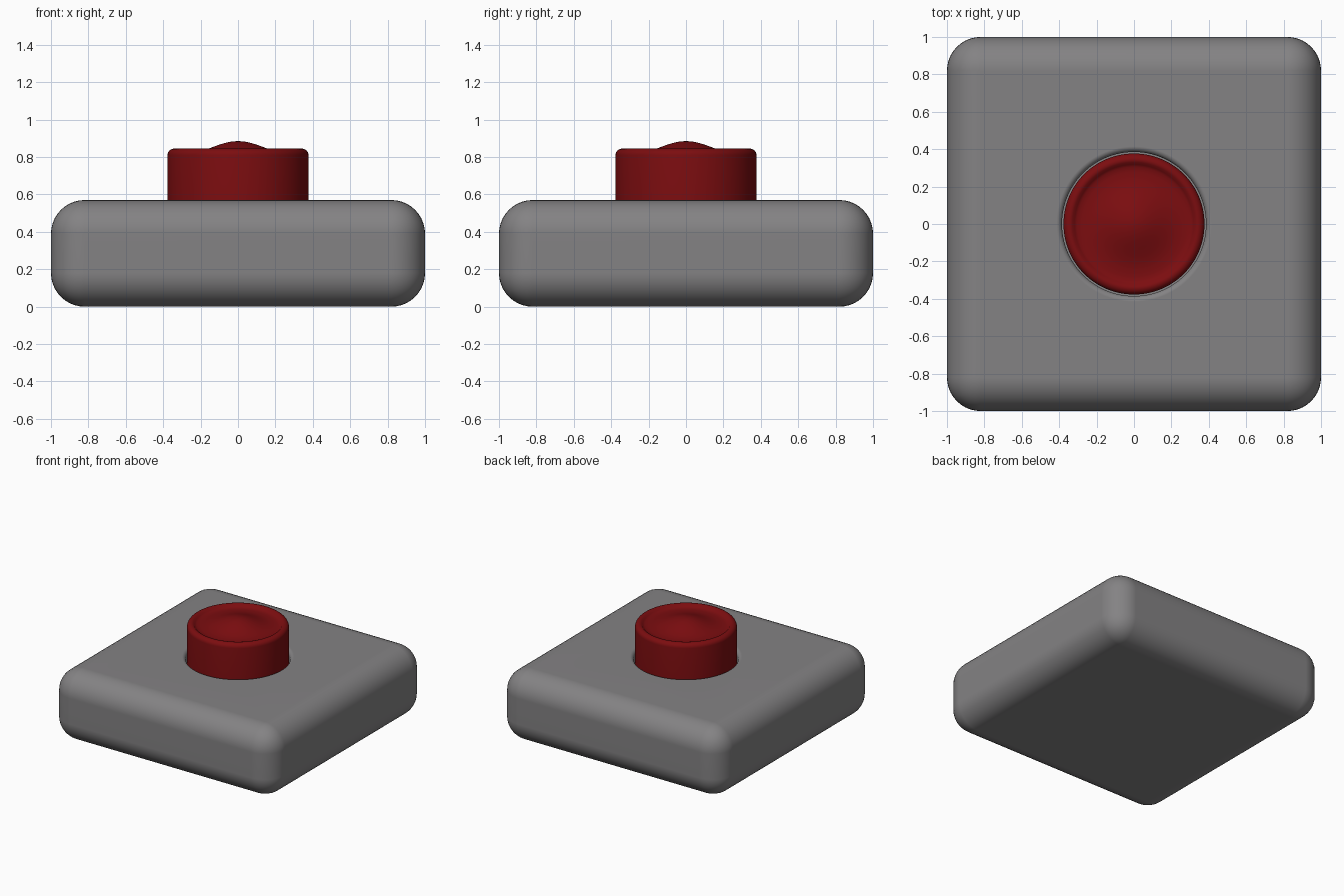
import bpy, bmesh, math

if "Cube" in bpy.data.objects:
    bpy.data.objects.remove(bpy.data.objects["Cube"])


def material(name, rgb):
    m = bpy.data.materials.new(name)
    m.diffuse_color = (*rgb, 1)
    m.use_nodes = True
    m.node_tree.nodes["Principled BSDF"].inputs["Base Color"].default_value = m.diffuse_color
    return m


def add_object(name, bm, mat):
    bmesh.ops.recalc_face_normals(bm, faces=bm.faces)
    me = bpy.data.meshes.new(name)
    bm.to_mesh(me)
    bm.free()
    me.materials.append(mat)
    ob = bpy.data.objects.new(name, me)
    bpy.context.collection.objects.link(ob)
    return ob


def lathe(name, profile, mat, steps=96):
    """Spin a (radius, height) profile that starts and ends on the z axis."""
    bm = bmesh.new()
    verts = [bm.verts.new((r, 0, z)) for r, z in profile]
    edges = [bm.edges.new(p) for p in zip(verts, verts[1:])]
    bmesh.ops.spin(bm, geom=verts + edges, cent=(0, 0, 0), axis=(0, 0, 1),
                   angle=math.tau, steps=steps)
    bmesh.ops.remove_doubles(bm, verts=bm.verts, dist=1e-5)
    return add_object(name, bm, mat)


def smooth(ob, angle=40):
    bpy.ops.object.select_all(action='DESELECT')
    ob.select_set(True)
    bpy.context.view_layer.objects.active = ob
    bpy.ops.object.shade_smooth_by_angle(angle=math.radians(angle))


grey = material("grey plastic", (0.23, 0.225, 0.23))
red = material("red plastic", (0.2, 0.004, 0.005))

# Rounded base block
H = 0.57
bm = bmesh.new()
bmesh.ops.create_cube(bm, size=1)
for v in bm.verts:
    v.co = (v.co.x * 2, v.co.y * 2, (v.co.z + 0.5) * H)
bmesh.ops.bevel(bm, geom=bm.edges[:], offset=0.18, segments=10, profile=0.5,
                affect='EDGES', clamp_overlap=True)
base = add_object("base", bm, grey)

# Socket for the button, with a rounded lip
lip = [(0.385 + 0.03 * (1 - math.cos(a)), H - 0.03 + 0.03 * math.sin(a))
       for a in (i * math.pi / 10 for i in range(6))]
cutter = lathe("socket_cutter", [(0, 0.4), (0.385, 0.4)] + lip
               + [(0.415, H + 0.1), (0, H + 0.1)], grey)
cutter.hide_render = True
cutter.hide_viewport = True
cut = base.modifiers.new("socket", 'BOOLEAN')
cut.operation = 'DIFFERENCE'
cut.solver = 'EXACT'
cut.object = cutter
bpy.context.view_layer.objects.active = base
bpy.ops.object.modifier_apply(modifier=cut.name)
bpy.data.objects.remove(cutter)
smooth(base)
weighted = base.modifiers.new("even shading", 'WEIGHTED_NORMAL')
weighted.keep_sharp = True

# Button: straight wall, rounded rim, shallow ring groove and a low centre dome
R, TOP = 0.377, 0.845
rim = [(R - 0.035 * (1 - math.cos(a)), TOP - 0.035 + 0.035 * math.sin(a))
       for a in (i * math.pi / 12 for i in range(7))]
groove = [(0.33, TOP - 0.003), (0.318, TOP - 0.015), (0.305, TOP - 0.022),
          (0.28, TOP - 0.023)]
dome = [(r, 0.822 + 0.063 * (0.5 + 0.5 * math.cos(math.pi * r / 0.27)))
        for r in (0.27 * (1 - i / 14) for i in range(15))]
dome[-1] = (0, dome[-1][1])
button = lathe("button", [(0, 0.4), (R, 0.4)] + rim + groove + dome, red)
smooth(button, 50)
